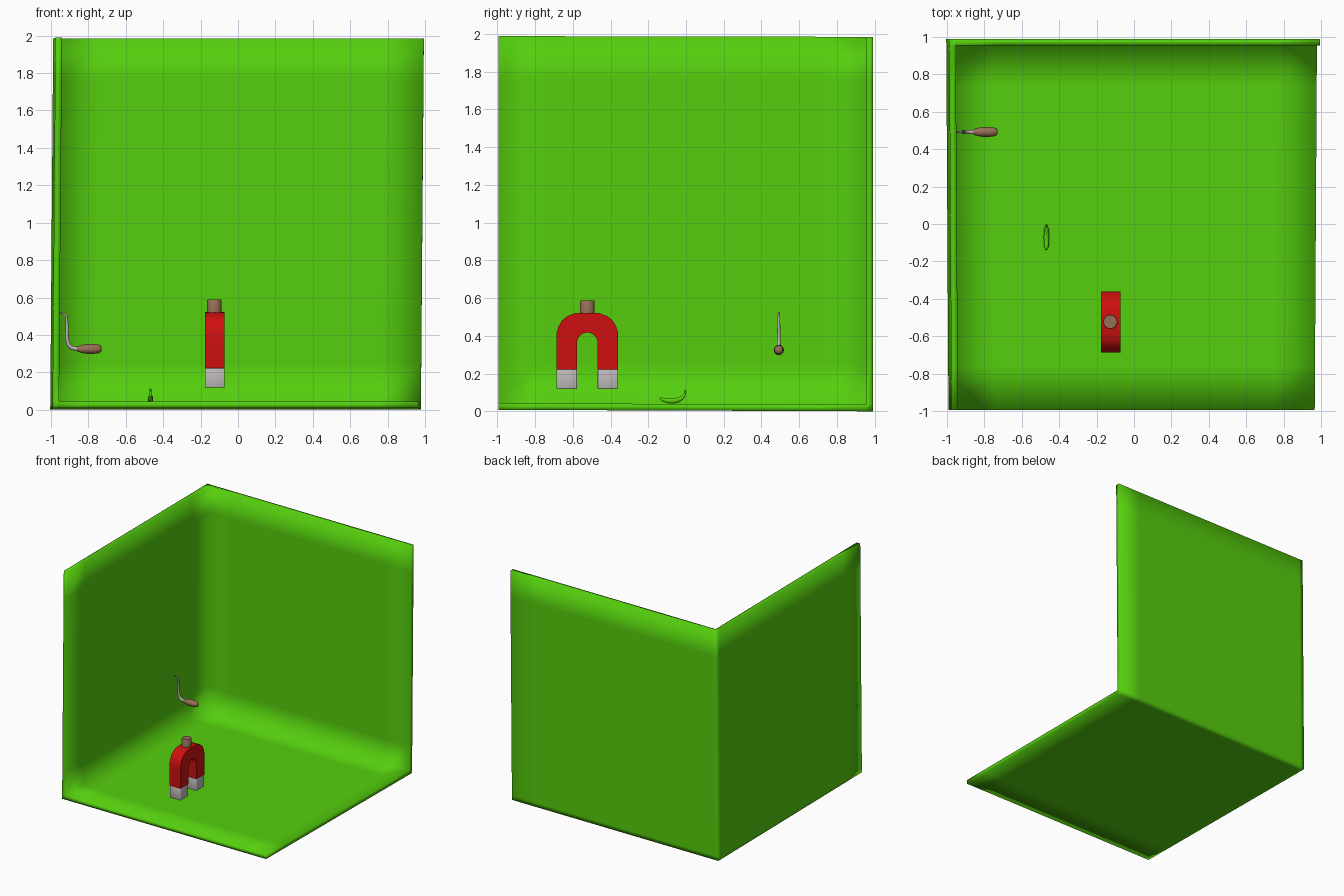
import bpy, bmesh, math
from mathutils import Matrix, Vector

cube = bpy.data.objects.get("Cube")
if cube:
    bpy.data.objects.remove(cube, do_unlink=True)


def material(name, rgb):
    m = bpy.data.materials.new(name)
    m.use_nodes = True
    m.diffuse_color = (*rgb, 1)
    m.node_tree.nodes["Principled BSDF"].inputs["Base Color"].default_value = (*rgb, 1)
    return m


GREEN = material("bright green", (0.09, 0.62, 0.004))
RED = material("magnet red", (0.62, 0.005, 0.005))
GREY = material("light grey", (0.52, 0.49, 0.49))
BROWN = material("wood brown", (0.30, 0.16, 0.09))
STEEL = material("pale steel", (0.50, 0.42, 0.44))


def finish(bm, name, *mats, sharp=None):
    bmesh.ops.recalc_face_normals(bm, faces=bm.faces)
    mesh = bpy.data.meshes.new(name)
    bm.to_mesh(mesh)
    bm.free()
    for m in mats:
        mesh.materials.append(m)
    mesh.shade_smooth()
    ob = bpy.data.objects.new(name, mesh)
    bpy.context.collection.objects.link(ob)
    if sharp:
        bpy.ops.object.select_all(action='DESELECT')
        ob.select_set(True)
        bpy.context.view_layer.objects.active = ob
        bpy.ops.object.shade_smooth_by_angle(angle=math.radians(sharp))
    return ob


def tube(name, mat, points):
    """Round tapered tube through (x, y, z, radius) points."""
    cu = bpy.data.curves.new(name, 'CURVE')
    cu.dimensions = '3D'
    cu.bevel_depth = 1
    cu.bevel_resolution = 3
    cu.resolution_u = 6
    cu.use_fill_caps = True
    sp = cu.splines.new('BEZIER')
    sp.bezier_points.add(len(points) - 1)
    for bp, (x, y, z, r) in zip(sp.bezier_points, points):
        bp.co = (x, y, z)
        bp.radius = r
        bp.handle_left_type = bp.handle_right_type = 'AUTO'
    cu.materials.append(mat)
    ob = bpy.data.objects.new(name, cu)
    bpy.context.collection.objects.link(ob)
    return ob


def lathe(name, mat, profile, matrix, sharp=40, n=16):
    """Revolve (radius, height) points around z, capped, then placed."""
    bm = bmesh.new()
    rings = [[bm.verts.new((r * math.cos(a), r * math.sin(a), h))
              for a in (2 * math.pi * i / n for i in range(n))] for r, h in profile]
    for lo, hi in zip(rings, rings[1:]):
        for i in range(n):
            j = (i + 1) % n
            bm.faces.new((lo[i], lo[j], hi[j], hi[i]))
    bm.faces.new(rings[0])
    bm.faces.new(rings[-1])
    bm.transform(matrix)
    return finish(bm, name, mat, sharp=sharp)


# Room corner: one smooth shell of floor, side wall and back wall
def room_corner():
    xs = (-0.99, -0.955, -0.74, 0.76, 0.98)
    ys = (-0.995, -0.76, 0.74, 0.955, 0.99)
    zs = (0, 0.035, 0.25, 1.76, 1.985)
    axes = (xs, ys, zs)

    def solid(c):
        return all(0 <= k < 4 for k in c) and (c[0] == 0 or c[1] == 3 or c[2] == 0)

    bm = bmesh.new()
    verts = {}

    def vert(k):
        if k not in verts:
            verts[k] = bm.verts.new([axes[a][k[a]] for a in range(3)])
        return verts[k]

    # Faces between filled and empty cells
    for i in range(4):
        for j in range(4):
            for k in range(4):
                if not solid((i, j, k)):
                    continue
                for a in range(3):
                    for side in (0, 1):
                        nb = [i, j, k]
                        nb[a] += 2 * side - 1
                        if solid(nb):
                            continue
                        quad = []
                        for u, v in ((0, 0), (1, 0), (1, 1), (0, 1)):
                            c = [i, j, k]
                            c[a] += side
                            c[(a + 1) % 3] += u
                            c[(a + 2) % 3] += v
                            quad.append(vert(tuple(c)))
                        bm.faces.new(quad)
    # Slightly uneven, hand-made edges
    for v in bm.verts:
        x, y, z = v.co
        v.co.x += 0.008 * (z - 1) + 0.006 * y * (1 if x > 0 else -1)
        v.co.z += 0.004 * (1 - y) * (1 if z < 1 else 0.5)
    finish(bm, "room_corner", GREEN)


room_corner()

# Horseshoe magnet, centred on MX, MY
MX, MY, HALF = -0.124, -0.523, 0.053


def magnet():
    base, spring = 0.222, 0.36
    inner = [(0.055, base), (0.055, spring)]
    outer = [(0.163, base), (0.163, spring)]
    for i in range(1, 7):
        a = math.radians(15 * i)
        inner.append((0.055 * math.cos(a), spring + 0.058 * math.sin(a)))
    outer += [(0.163, 0.415), (0.153, 0.45), (0.133, 0.483), (0.105, 0.505),
              (0.065, 0.52), (0, 0.522)]
    # Mirror the half arch
    inner += [(-y, z) for y, z in reversed(inner[:-1])]
    outer += [(-y, z) for y, z in reversed(outer[:-1])]
    bm = bmesh.new()
    grid = [[bm.verts.new((MX + s * HALF, MY + y, z)) for s, (y, z) in
             ((-1, p), (1, p), (1, q), (-1, q))] for p, q in zip(inner, outer)]
    for g, h in zip(grid, grid[1:]):
        for i in range(4):
            j = (i + 1) % 4
            bm.faces.new((g[i], g[j], h[j], h[i]))
    bm.faces.new(grid[0])
    bm.faces.new(grid[-1])
    finish(bm, "magnet_arch", RED, sharp=35)


magnet()

for side, name in ((-1, "front_magnet_tip"), (1, "back_magnet_tip")):
    bm = bmesh.new()
    size = Matrix.Diagonal((2 * HALF, 0.108, 0.104, 1))
    bmesh.ops.create_cube(bm, size=1, matrix=Matrix.Translation(
        (MX, MY + side * 0.109, 0.17)) @ size)
    bmesh.ops.bevel(bm, geom=bm.edges[:], offset=0.006, segments=2,
                    affect='EDGES', profile=0.5)
    finish(bm, name, GREY, sharp=50)

lathe("magnet_knob", BROWN, [(0.039, 0.515), (0.039, 0.583), (0.036, 0.588)],
      Matrix.Translation((MX - 0.003, MY, 0)))

# Hook with a wooden handle
HY = 0.492
tube("hook_shank", STEEL, [
    (-0.955, HY, 0.52, 0.004), (-0.925, HY, 0.507, 0.006),
    (-0.914, HY, 0.45, 0.008), (-0.912, HY, 0.37, 0.010),
    (-0.893, HY, 0.334, 0.011), (-0.84, HY, 0.326, 0.012)])
lathe("hook_handle", BROWN,
      [(0.012, -0.862), (0.018, -0.848), (0.024, -0.825), (0.027, -0.798),
       (0.026, -0.77), (0.023, -0.745), (0.017, -0.733), (0.008, -0.729)],
      Matrix.Translation((0, HY, 0.325)) @ Matrix.Rotation(math.pi / 2, 4, 'Y'),
      sharp=60)

# Curved green fruit with a thin stem
BX = -0.468
tube("green_fruit", GREEN, [
    (BX, -0.138, 0.070, 0.004), (BX, -0.118, 0.061, 0.012),
    (BX, -0.072, 0.055, 0.015), (BX, -0.030, 0.066, 0.013),
    (BX, -0.008, 0.088, 0.006), (BX, -0.003, 0.113, 0.004)])
